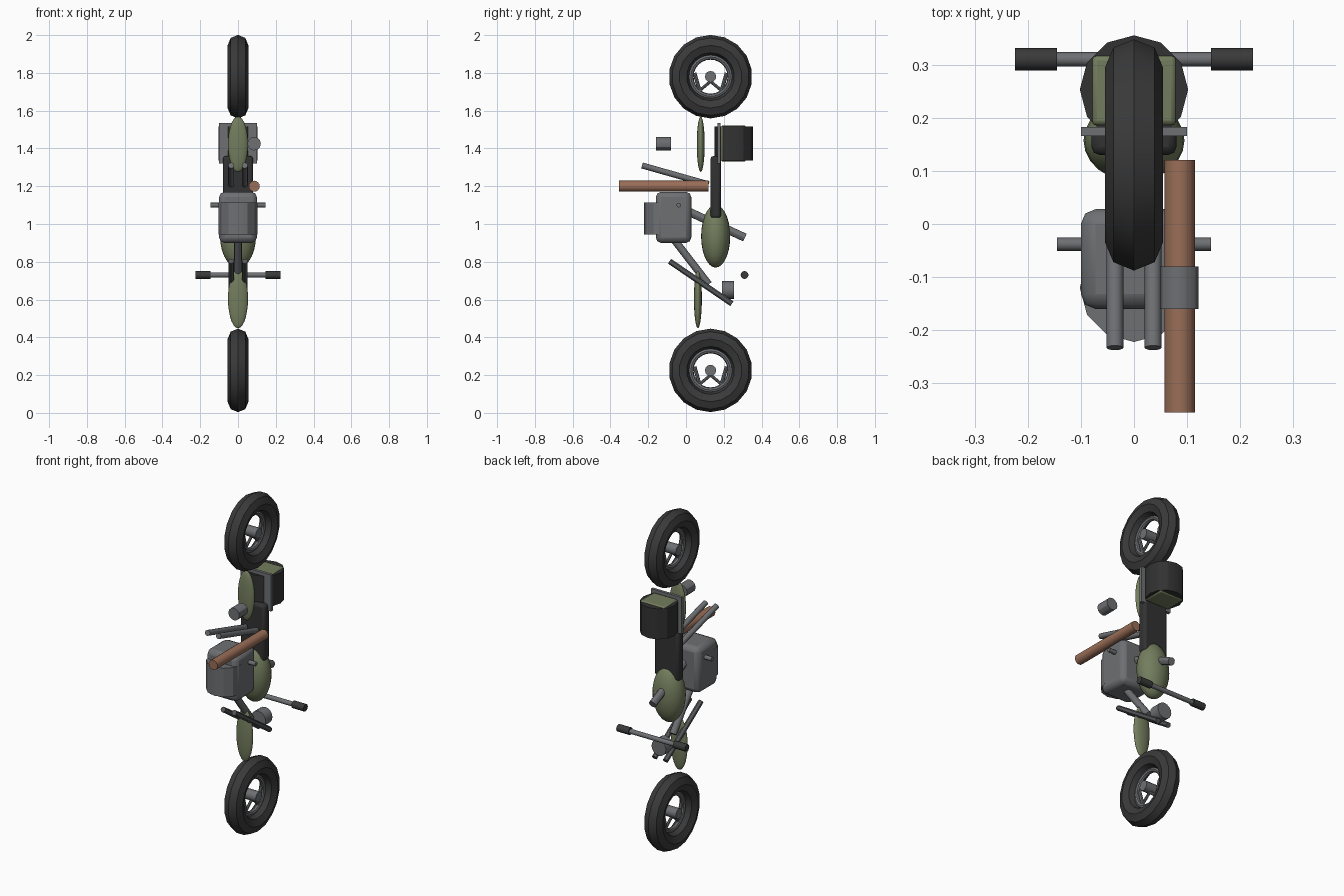
import bpy, math
from mathutils import Vector

if "Cube" in bpy.data.objects:
    bpy.data.objects.remove(bpy.data.objects["Cube"])


def material(name, rgb):
    m = bpy.data.materials.new(name)
    m.diffuse_color = (*rgb, 1)
    m.use_nodes = True
    m.node_tree.nodes["Principled BSDF"].inputs["Base Color"].default_value = m.diffuse_color
    return m


RUBBER = material("dark rubber", (0.042, 0.042, 0.042))
BLACK = material("black leather", (0.032, 0.032, 0.032))
STEEL = material("grey steel", (0.155, 0.16, 0.17))
DARK = material("dark steel", (0.09, 0.095, 0.1))
GREEN = material("olive green", (0.17, 0.205, 0.11))
COPPER = material("copper", (0.32, 0.155, 0.095))


def finish(name, mat, angle=30):
    ob = bpy.context.object
    ob.name = name
    ob.data.materials.append(mat)
    for p in ob.data.polygons:
        p.use_smooth = True
    ob.data.set_sharp_from_angle(angle=math.radians(angle))
    return ob


def rod(name, a, b, r, mat, sides=12):
    a, b = Vector(a), Vector(b)
    d = b - a
    bpy.ops.mesh.primitive_cylinder_add(
        vertices=sides, radius=r, depth=d.length, location=(a + b) / 2,
        rotation=d.to_track_quat('Z', 'Y').to_euler())
    return finish(name, mat)


def box(name, lo, hi, mat, bevel=0.0, segments=2):
    lo, hi = Vector(lo), Vector(hi)
    bpy.ops.mesh.primitive_cube_add(size=1, location=(lo + hi) / 2)
    ob = bpy.context.object
    for v in ob.data.vertices:
        v.co = Vector([v.co[i] * (hi - lo)[i] for i in range(3)])
    if bevel:
        m = ob.modifiers.new("bevel", 'BEVEL')
        m.width = bevel
        m.segments = segments
    return finish(name, mat)


def egg(name, centre, half, mat):
    bpy.ops.mesh.primitive_uv_sphere_add(segments=24, ring_count=14, location=centre)
    ob = bpy.context.object
    for v in ob.data.vertices:
        v.co = Vector([v.co[i] * half[i] for i in range(3)])
    return finish(name, mat, 60)


def ring(name, centre, major, minor, mat, n, m):
    bpy.ops.mesh.primitive_torus_add(
        major_radius=major, minor_radius=minor, major_segments=n, minor_segments=m,
        location=centre, rotation=(0, math.pi / 2, 0))
    return finish(name, mat)


# wheels: tyre, rim, hub and spokes
for side, z in (("front", 0.225), ("rear", 1.78)):
    y = 0.13
    ring(side + "_tyre", (0, y, z), 0.166, 0.055, RUBBER, 18, 8)
    ring(side + "_rim", (0, y, z), 0.104, 0.014, STEEL, 24, 8)
    rod(side + "_hub", (-0.045, y, z), (0.045, y, z), 0.03, STEEL)
    for s in (-1, 1):
        rod(side + "_spoke", (0, y, z - 0.025), (0, y + s * 0.06, z - 0.075), 0.008, STEEL, 8)
        rod(side + "_side_spoke", (0, y + s * 0.085, z + 0.02), (0, y + s * 0.055, z - 0.085),
            0.01, STEEL, 8)

# fenders and tank
egg("rear_fender", (0, 0.078, 1.422), (0.053, 0.021, 0.147), GREEN)
egg("front_fender", (0, 0.063, 0.605), (0.053, 0.021, 0.157), GREEN)
egg("tank", (0, 0.157, 0.935), (0.095, 0.077, 0.166), GREEN)

# seat, rack and luggage
box("seat", (-0.08, 0.13, 1.03), (0.08, 0.185, 1.36), BLACK, 0.015)
box("rack", (-0.1, 0.166, 1.32), (0.1, 0.183, 1.535), STEEL)
box("luggage_box", (-0.08, 0.185, 1.33), (0.08, 0.318, 1.522), GREEN, 0.01)
rod("luggage_roll", (0, 0.253, 1.336), (0, 0.253, 1.516), 0.102, BLACK)

# engine with foot pegs
box("engine", (-0.1, -0.16, 0.9), (0.1, 0.028, 1.17), STEEL, 0.028)
rod("engine_case", (0, -0.12, 0.945), (0, -0.12, 1.115), 0.102, STEEL)
rod("foot_pegs", (-0.145, -0.038, 1.1), (0.145, -0.038, 1.1), 0.0125, STEEL)

# exhaust
rod("exhaust_pipe", (0.086, -0.355, 1.2), (0.086, 0.12, 1.2), 0.029, COPPER, 16)
rod("exhaust_tip", (0.085, -0.16, 1.425), (0.085, -0.08, 1.425), 0.036, STEEL)

# frame tubes
rod("upper_frame_tube", (0, 0.0, 1.072), (0, 0.312, 0.928), 0.022, STEEL)
rod("down_tube", (0, -0.065, 0.92), (0, 0.12, 0.68), 0.02, STEEL)

# paired tubes: rear struts and fork legs
for s in (-1, 1):
    rod("rear_strut", (s * 0.036, -0.233, 1.31), (s * 0.036, 0.12, 1.21), 0.016, STEEL)
    rod("fork_leg", (s * 0.036, -0.087, 0.803), (s * 0.036, 0.243, 0.578), 0.015, DARK)

# headlight and handlebar
rod("headlight", (0, 0.19, 0.65), (0, 0.254, 0.65), 0.047, STEEL, 16)
rod("handlebar", (-0.2, 0.31, 0.73), (0.2, 0.31, 0.73), 0.0135, STEEL)
for s in (-1, 1):
    rod("grip", (s * 0.145, 0.31, 0.73), (s * 0.224, 0.31, 0.73), 0.021, RUBBER)
